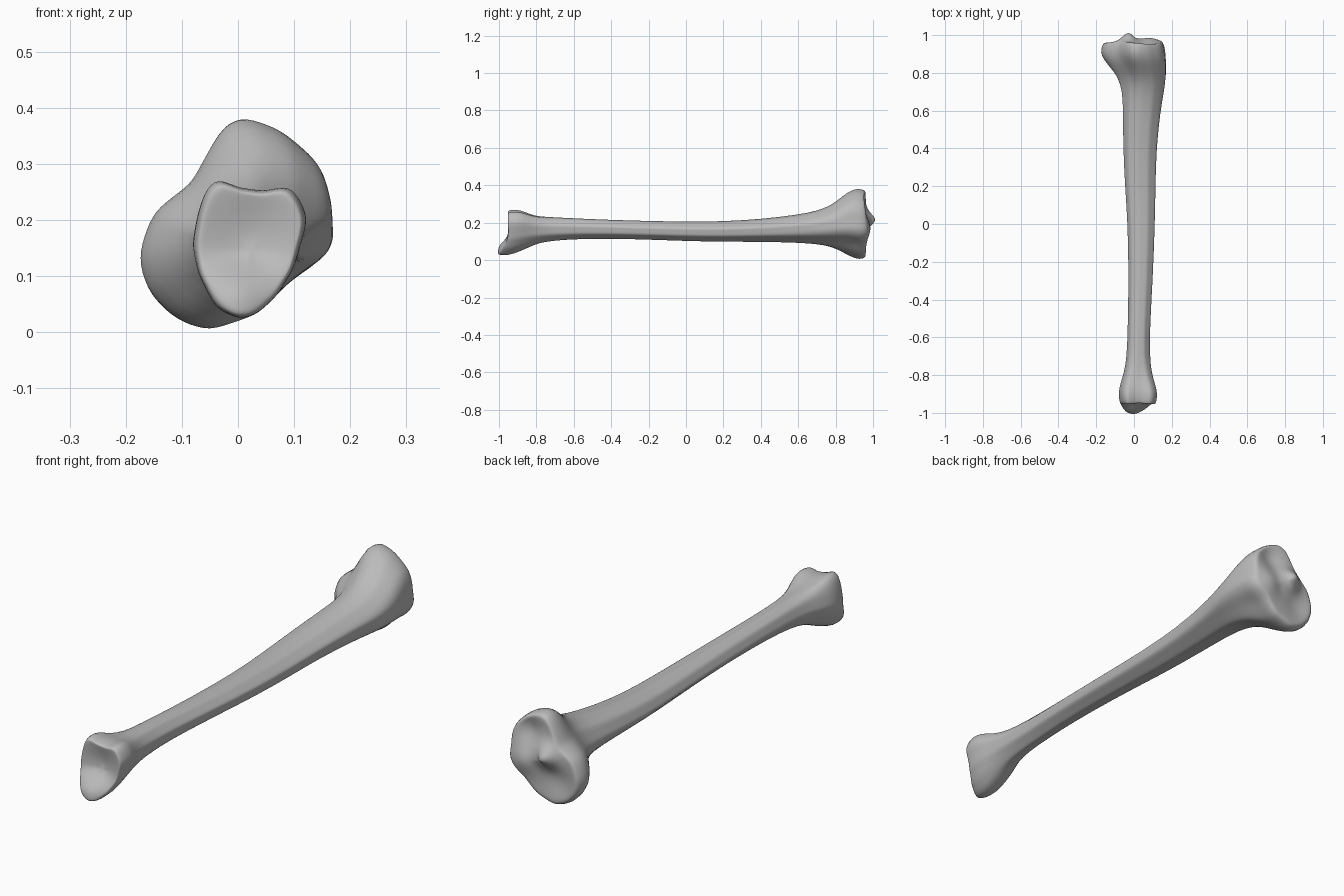
import bpy
import bmesh
import math
from mathutils import Vector

SEGMENTS = 48

default_cube = bpy.data.objects.get("Cube")
if default_cube:
    bpy.data.objects.remove(default_cube, do_unlink=True)

# Key cross-sections (x, z), clockwise from the top
ANKLE_OUTLINE = [(-.035, .275), (0, .257), (.05, .25), (.09, .262), (.11, .24),
                 (.125, .2), (.1, .11), (.07, .06), (.03, .025), (0, .02),
                 (-.04, .04), (-.07, .1), (-.08, .15), (-.07, .21), (-.055, .258)]
SHAFT_OUTLINE = [(-.2, 1), (.45, .88), (.95, .3), (.85, -.45), (.2, -1),
                 (-.5, -.8), (-1, 0), (-.75, .7)]
KNEE_OUTLINE = [(.01, .385), (.08, .36), (.15, .3), (.165, .25), (.165, .2),
                (.175, .165), (.16, .13), (.1, .09), (.04, .03), (-.05, 0),
                (-.11, .02), (-.16, .07), (-.178, .13), (-.15, .21),
                (-.08, .265), (-.05, .32), (-.02, .37)]

# Stations along the bone: y, x range, z range, shape (-1 ankle, 0 shaft, 1 knee)
STATIONS = [
    (-.95, -.075, .118, .025, .27, -1),
    (-.92, -.082, .125, .022, .277, -1),
    (-.88, -.082, .125, .045, .272, -.9),
    (-.84, -.072, .112, .065, .255, -.7),
    (-.78, -.053, .095, .09, .237, -.35),
    (-.7, -.04, .085, .103, .23, 0),
    (-.55, -.035, .085, .113, .222, 0),
    (-.3, -.03, .1, .112, .212, 0),
    (0, -.035, .112, .1, .206, 0),
    (.2, -.05, .115, .096, .208, 0),
    (.4, -.06, .12, .096, .22, 0),
    (.6, -.062, .142, .09, .245, .1),
    (.7, -.068, .162, .08, .266, .3),
    (.78, -.095, .174, .064, .298, .55),
    (.84, -.145, .175, .035, .35, .8),
    (.89, -.18, .172, .01, .385, 1),
    (.93, -.18, .168, 0, .387, 1),
    (.955, -.168, .16, .008, .38, 1),
]


def radial_profile(points):
    """Turn an outline into radii about its box centre, in box units."""
    xs, zs = zip(*points)
    centre = Vector((max(xs) + min(xs), max(zs) + min(zs))) / 2
    half = Vector((max(xs) - min(xs), max(zs) - min(zs))) / 2
    pts = [Vector(((x - centre.x) / half.x, (z - centre.y) / half.y))
           for x, z in points]
    radii = []
    for i in range(SEGMENTS):
        angle = math.tau * i / SEGMENTS
        ray = Vector((math.cos(angle), math.sin(angle)))
        best = 0
        for a, b in zip(pts, pts[1:] + pts[:1]):
            edge = b - a
            cross = ray.x * edge.y - ray.y * edge.x
            if abs(cross) < 1e-9:
                continue
            reach = (a.x * edge.y - a.y * edge.x) / cross
            along = (a.x * ray.y - a.y * ray.x) / cross
            if -1e-6 <= along <= 1 + 1e-6:
                best = max(best, reach)
        radii.append(best)
    # Soften the corners
    return [(radii[i - 1] + 4 * radii[i] + radii[(i + 1) % SEGMENTS]) / 6
            for i in range(SEGMENTS)]


ankle, shaft, knee = map(radial_profile, (ANKLE_OUTLINE, SHAFT_OUTLINE, KNEE_OUTLINE))


def section(x0, x1, z0, z1, shape, scale=1):
    """Points of one cross-section fitted to its box."""
    end = knee if shape > 0 else ankle
    mix = abs(shape)
    points = []
    for i in range(SEGMENTS):
        angle = math.tau * i / SEGMENTS
        r = scale * (shaft[i] * (1 - mix) + end[i] * mix)
        points.append(((x0 + x1) / 2 + r * math.cos(angle) * (x1 - x0) / 2,
                       (z0 + z1) / 2 + r * math.sin(angle) * (z1 - z0) / 2))
    return points


def bump(x, z, cx, cz, width):
    return math.exp(-((x - cx) ** 2 + (z - cz) ** 2) / width ** 2)


def ankle_offset(x, z):
    """Lower lip that reaches past the ankle end."""
    t = min(max((.15 - z) / .09, 0), 1)
    return -.05 * t * t * (3 - 2 * t) * bump(x, 0, -.005, 0, .08)


def ankle_hollow(x, z):
    return .022 * bump(x, z, .02, .17, .075)


def knee_relief(x, z):
    """Central ridge between two shallow joint hollows."""
    return (.05 * bump(x, z, -.03, .215, .045) + .025 * bump(x, z, .08, .17, .06)
            - .02 * bump(x, z, .06, .3, .055) - .012 * bump(x, z, -.08, .11, .06))


bm = bmesh.new()
rings = []


def add_ring(points, depth):
    rings.append([bm.verts.new((x, depth(x, z), z)) for x, z in points])


# Ankle joint face, from the centre outwards
for scale in (.12, .3, .5, .68, .84, .95):
    add_ring(section(*STATIONS[0][1:], scale),
             lambda x, z: -.957 + ankle_offset(x, z) + ankle_hollow(x, z))

# Shaft and both flared ends
for y, *box in STATIONS:
    lip = max(0, (-.87 - y) / .08)
    add_ring(section(*box), lambda x, z: y + lip * ankle_offset(x, z))

# Knee joint face, from the rim inwards
for scale in (.94, .83, .7, .56, .42, .28, .12):
    add_ring(section(*STATIONS[-1][1:], scale),
             lambda x, z: .962 + knee_relief(x, z))

for ring_a, ring_b in zip(rings, rings[1:]):
    for i in range(SEGMENTS):
        j = (i + 1) % SEGMENTS
        bm.faces.new((ring_a[i], ring_a[j], ring_b[j], ring_b[i]))
bm.faces.new(rings[0])
bm.faces.new(rings[-1])
bmesh.ops.recalc_face_normals(bm, faces=bm.faces)

mesh = bpy.data.meshes.new("leg_bone")
bm.to_mesh(mesh)
bm.free()
bone = bpy.data.objects.new("leg_bone", mesh)
bpy.context.collection.objects.link(bone)

# Single grey material
grey = bpy.data.materials.new("bone_grey")
grey.use_nodes = True
colour = (.5, .5, .5, 1)
grey.diffuse_color = colour
grey.node_tree.nodes["Principled BSDF"].inputs["Base Color"].default_value = colour
mesh.materials.append(grey)

# Smooth surface
smooth = bone.modifiers.new("smooth_surface", "SUBSURF")
smooth.levels = smooth.render_levels = 1
bpy.context.view_layer.objects.active = bone
bone.select_set(True)
bpy.ops.object.shade_smooth()
